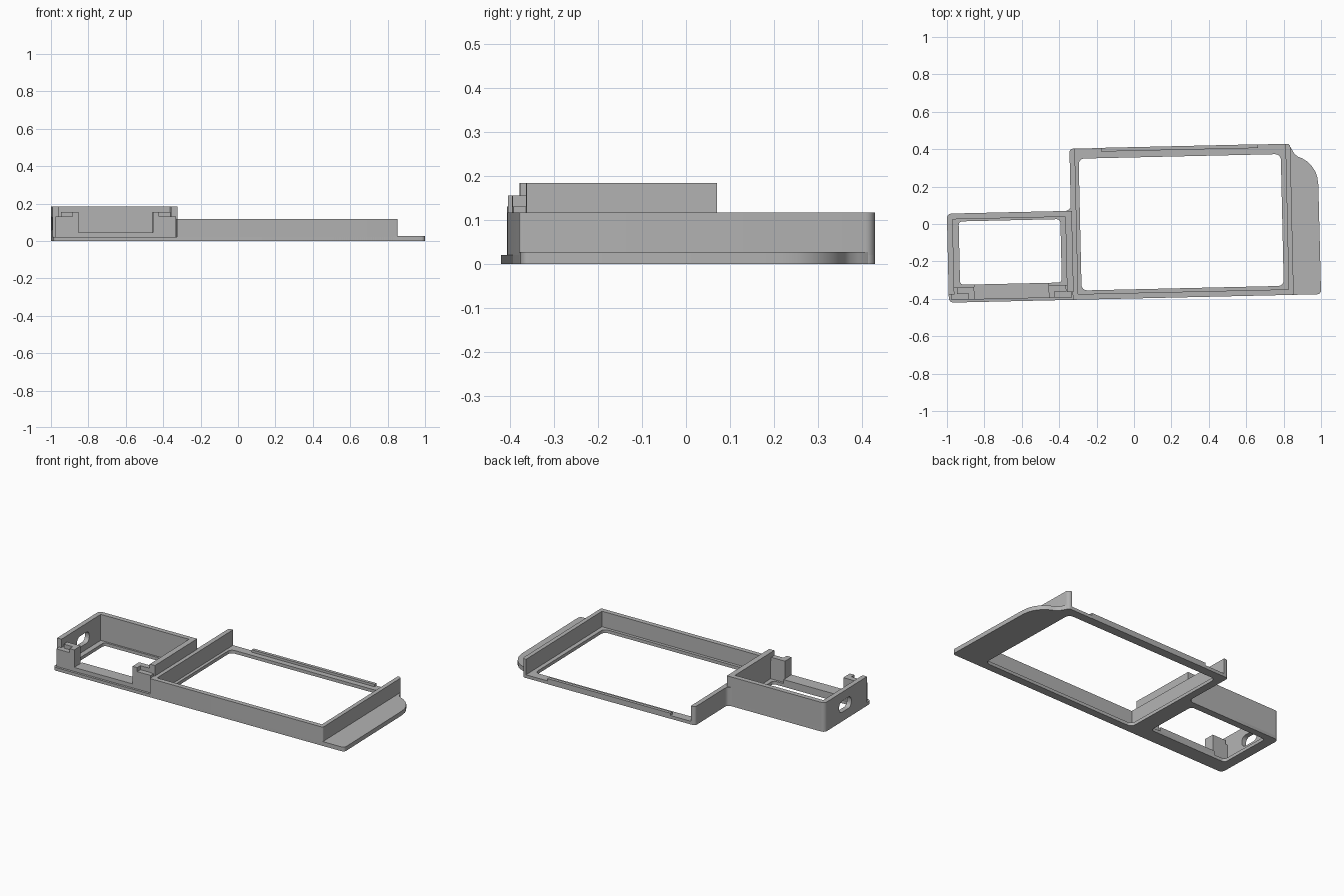
import bpy, bmesh, math
from mathutils import Matrix, Vector

if "Cube" in bpy.data.objects:
    bpy.data.objects.remove(bpy.data.objects["Cube"])

grey = bpy.data.materials.new("plastic_grey")
grey.diffuse_color = (0.45, 0.45, 0.45, 1)
grey.use_nodes = True
grey.node_tree.nodes["Principled BSDF"].inputs["Base Color"].default_value = grey.diffuse_color

# The whole frame sits slightly turned about z
TURN = Matrix.Rotation(math.radians(1.3), 4, 'Z')
FLAT = Matrix.Identity(4)
# Profile drawn in (y, z) and extruded along x
SIDE = Matrix(((0, 0, 1, 0), (1, 0, 0, 0), (0, 1, 0, 0), (0, 0, 0, 1)))


def fillet(points, steps=6):
    """Round the corners of an outline; each point is (a, b[, radius])."""
    out = []
    n = len(points)
    for i, p in enumerate(points):
        c = Vector(p[:2])
        r = p[2] if len(p) > 2 else 0
        if r == 0:
            out.append(c)
            continue
        d0 = (Vector(points[i - 1][:2]) - c).normalized()
        d1 = (Vector(points[(i + 1) % n][:2]) - c).normalized()
        half = d0.angle(d1) / 2
        t = r / math.tan(half)
        mid = c + (d0 + d1).normalized() * (r / math.sin(half))
        a, b = c + d0 * t - mid, c + d1 * t - mid
        sweep = math.pi - 2 * half
        for k in range(steps + 1):
            f = k / steps
            out.append(mid + (a * math.sin((1 - f) * sweep) + b * math.sin(f * sweep)) / math.sin(sweep))
    return out


def rect(a0, a1, b0, b1, r=0.0):
    return [(a0, b0, r), (a1, b0, r), (a1, b1, r), (a0, b1, r)]


def prism(name, loops, lo, hi, frame=FLAT):
    """Extrude a filled outline (first loop) with holes (other loops)."""
    cu = bpy.data.curves.new(name, 'CURVE')
    cu.dimensions, cu.fill_mode = '2D', 'BOTH'
    cu.extrude = (hi - lo) / 2
    for loop in loops:
        pts = fillet(loop)
        sp = cu.splines.new('POLY')
        sp.points.add(len(pts) - 1)
        for q, p in zip(sp.points, pts):
            q.co = (p.x, p.y, 0, 1)
        sp.use_cyclic_u = True
    tmp = bpy.data.objects.new(name + "_curve", cu)
    bpy.context.collection.objects.link(tmp)
    dg = bpy.context.evaluated_depsgraph_get()
    me = bpy.data.meshes.new_from_object(tmp.evaluated_get(dg))
    bpy.data.objects.remove(tmp)
    me.transform(TURN @ frame @ Matrix.Translation((0, 0, (lo + hi) / 2)))
    bm = bmesh.new()
    bm.from_mesh(me)
    bmesh.ops.remove_doubles(bm, verts=bm.verts, dist=1e-5)
    bmesh.ops.recalc_face_normals(bm, faces=bm.faces)
    for f in bm.faces:
        f.smooth = True
    bm.to_mesh(me)
    bm.free()
    me.set_sharp_from_angle(angle=math.radians(30))
    me.materials.clear()
    me.materials.append(grey)
    ob = bpy.data.objects.new(name, me)
    bpy.context.collection.objects.link(ob)
    return ob


# Base plate with a large and a small window
prism("base_plate", [
    [(-0.999, -0.398, 0.025), (0.845, -0.398), (0.845, 0.41, 0.02), (-0.336, 0.41, 0.02),
     (-0.336, 0.078, 0.02), (-0.999, 0.078, 0.025)],
    rect(-0.288, 0.793, -0.349, 0.356, 0.03),
    rect(-0.937, -0.393, -0.304, 0.035, 0.02)], 0, 0.02)

# Side flange with a swept back corner
prism("side_flange", [[
    (0.825, -0.398), (0.9915, -0.398, 0.02), (0.99, 0.19), (0.985, 0.23), (0.975, 0.26),
    (0.957, 0.288), (0.935, 0.312), (0.908, 0.33), (0.885, 0.34), (0.868, 0.353),
    (0.857, 0.372), (0.846, 0.392), (0.835, 0.405), (0.825, 0.41)]], 0, 0.027)

# Three-sided wall around the large window, open at the back
prism("large_bay_wall", [[
    (-0.336, -0.398), (0.845, -0.398, 0.008), (0.845, 0.41, 0.022), (0.819, 0.41),
    (0.819, -0.368), (-0.307, -0.368), (-0.307, 0.41), (-0.336, 0.41, 0.018)]], 0, 0.117)

# Low rail along the open back edge
prism("back_rail", [rect(-0.167, 0.672, 0.391, 0.411)], 0, 0.035)

# Small bay: tall back and right walls
prism("small_bay_wall", [[
    (-0.366, -0.355), (-0.331, -0.355), (-0.331, 0.078), (-0.975, 0.078),
    (-0.975, 0.047), (-0.366, 0.047)]], 0, 0.183)

# Rounded outer back corner joining back wall and left wall
prism("small_bay_corner", [[
    (-0.969, 0.047), (-0.969, 0.078), (-0.999, 0.078, 0.025), (-0.999, 0.047)]], 0, 0.183)

# Left wall with the cable hole
prism("cable_wall", [rect(-0.355, 0.05, 0, 0.183), rect(-0.195, -0.07, 0.058, 0.128, 0.03)],
      -0.999, -0.969, SIDE)

# Fillet where the small bay meets the large bay
prism("bay_fillet", [[(-0.362, 0.07), (-0.33, 0.07), (-0.33, 0.106), (-0.336, 0.106),
                      (-0.338, 0.094), (-0.345, 0.085), (-0.362, 0.078)]], 0, 0.117)

# Low front sill between the posts
prism("front_sill", [rect(-0.862, -0.464, -0.384, -0.304)], 0, 0.045)

# Front posts, each with a raised L-shaped lip
for side, outer, inner in (("left", -0.985, -0.862), ("right", -0.34, -0.464)):
    s = 1 if inner > outer else -1
    prism(side + "_post", [rect(min(outer, inner), max(outer, inner), -0.384, -0.318)], 0, 0.13)
    step = inner - s * 0.032
    edge = outer + s * 0.03
    prism(side + "_post_lip", [[
        (inner, -0.384), (inner, -0.318), (edge, -0.318), (edge, -0.352),
        (step, -0.352), (step, -0.384)]], 0.125, 0.155)
